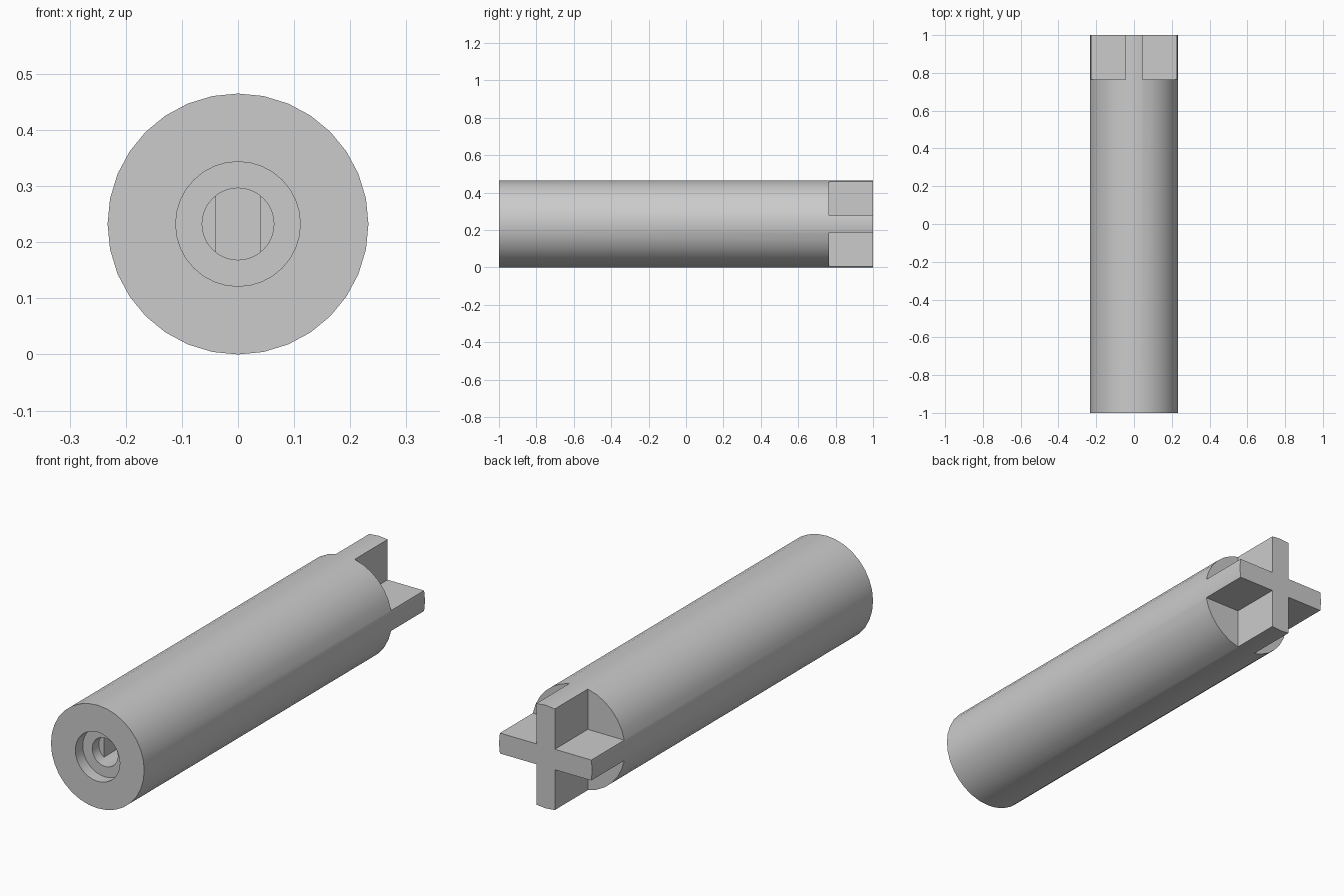
import bpy, math

cube = bpy.data.objects.get("Cube")
if cube:
    bpy.data.objects.remove(cube, do_unlink=True)

R = 0.2325          # shaft radius, also the height of its axis
FRONT, SHOULDER, BACK = -1.0, 0.765, 1.0
ARM = 0.046         # half thickness of a cross arm
BORE, FLAT = 0.064, 0.039
OVER = 0.05         # cutters run past the surface they open

grey = bpy.data.materials.new("plain grey")
grey.use_nodes = True
colour = (0.6, 0.6, 0.6, 1)
grey.diffuse_color = colour
grey.node_tree.nodes["Principled BSDF"].inputs["Base Color"].default_value = colour


def rod(name, radius, y0, y1, sides=32):
    """Cylinder lying along y on the shaft axis."""
    bpy.ops.mesh.primitive_cylinder_add(
        vertices=sides, radius=radius, depth=y1 - y0,
        location=(0, (y0 + y1) / 2, R), rotation=(math.pi / 2, 0, 0))
    ob = bpy.context.object
    ob.name = name
    bpy.ops.object.transform_apply(location=True, rotation=True, scale=True)
    return ob


def block(name, x0, x1, y0, y1, z0, z1):
    bpy.ops.mesh.primitive_cube_add(
        size=1, location=((x0 + x1) / 2, (y0 + y1) / 2, (z0 + z1) / 2))
    ob = bpy.context.object
    ob.name = name
    ob.scale = (x1 - x0, y1 - y0, z1 - z0)
    bpy.ops.object.transform_apply(location=True, rotation=True, scale=True)
    return ob


def combine(target, tool, operation):
    """Apply a boolean and discard the tool."""
    mod = target.modifiers.new(operation, 'BOOLEAN')
    mod.operation, mod.object, mod.solver = operation, tool, 'EXACT'
    bpy.context.view_layer.objects.active = target
    bpy.ops.object.modifier_apply(modifier=mod.name)
    bpy.data.objects.remove(tool, do_unlink=True)


# Shaft with four corners cut away at the back, leaving the cross
shaft = rod("coupling_shaft", R, FRONT, BACK)
for sx in (-1, 1):
    for sz in (-1, 1):
        xs = sorted((sx * ARM, sx * (R + OVER)))
        zs = sorted((R + sz * ARM, R + sz * (R + OVER)))
        combine(shaft, block("corner_cutter", *xs, SHOULDER, BACK + OVER, *zs),
                'DIFFERENCE')

# Stepped socket in the front: round recess, round bore, flat-sided slot
combine(shaft, rod("recess_cutter", 0.111, FRONT - OVER, FRONT + 0.053), 'DIFFERENCE')
combine(shaft, rod("bore_cutter", BORE, FRONT - OVER, FRONT + 0.1), 'DIFFERENCE')
slot = rod("slot_cutter", BORE, FRONT + 0.07, FRONT + 0.3)
combine(slot, block("flats", -FLAT, FLAT, FRONT, FRONT + 0.5, 0, 2 * R), 'INTERSECT')
combine(shaft, slot, 'DIFFERENCE')

# Colour and shading
shaft.data.materials.clear()
shaft.data.materials.append(grey)
for face in shaft.data.polygons:
    face.material_index = 0
bpy.ops.object.select_all(action='DESELECT')
shaft.select_set(True)
bpy.context.view_layer.objects.active = shaft
bpy.ops.object.shade_smooth_by_angle(angle=math.radians(30))
